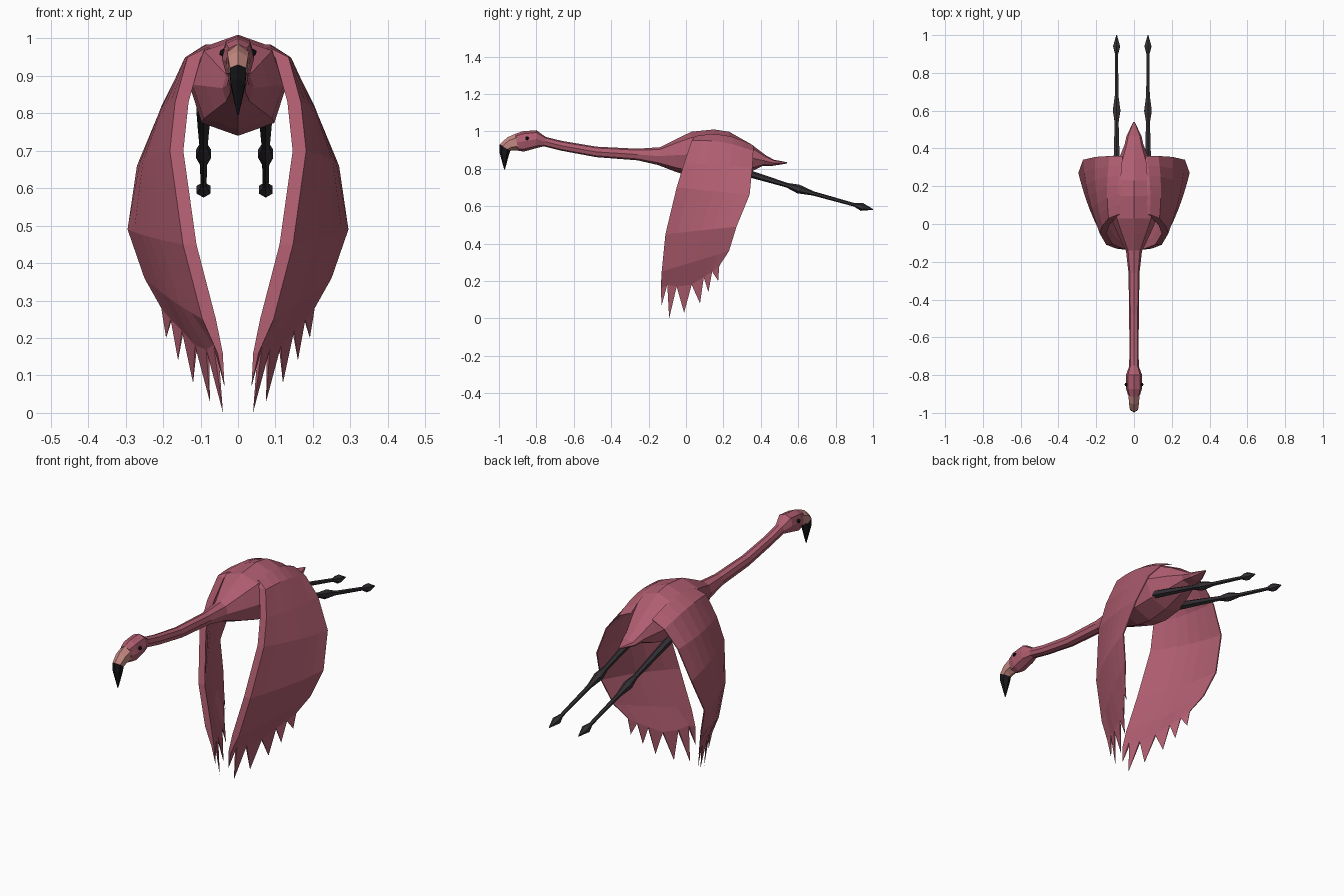
import bpy, bmesh, math
from mathutils import Vector


def material(name, rgb):
    m = bpy.data.materials.new(name)
    m.diffuse_color = (*rgb, 1)
    return m


PINK = material("pink_feather", (0.43, 0.11, 0.16))
PALE = material("pale_beak", (0.56, 0.25, 0.22))
BLACK = material("black", (0.008, 0.008, 0.01))
DARK = material("dark_leg", (0.035, 0.03, 0.035))


def finish(name, bm, mat):
    bmesh.ops.recalc_face_normals(bm, faces=bm.faces)
    me = bpy.data.meshes.new(name)
    bm.to_mesh(me)
    bm.free()
    me.materials.append(mat)
    ob = bpy.data.objects.new(name, me)
    bpy.context.collection.objects.link(ob)
    return ob


def loft(name, rings, mat, n=8, x=0.0, power=1.0):
    """Rings are (top y, top z, bottom y, bottom z, half width)."""
    bm = bmesh.new()
    loops = []
    for ty, tz, by, bz, w in rings:
        top, bot = Vector((x, ty, tz)), Vector((x, by, bz))
        mid, up = (top + bot) / 2, (top - bot) / 2
        loop = []
        for k in range(n):
            a = 2 * math.pi * k / n
            c = math.copysign(abs(math.cos(a)) ** power, math.cos(a))
            s = math.copysign(abs(math.sin(a)) ** power, math.sin(a))
            loop.append(bm.verts.new(mid + up * c + Vector((w * s, 0, 0))))
        loops.append(loop)
    for a, b in zip(loops, loops[1:]):
        for k in range(n):
            j = (k + 1) % n
            bm.faces.new((a[k], a[j], b[j], b[k]))
    bm.faces.new(loops[0])
    bm.faces.new(loops[-1])
    return finish(name, bm, mat)


# head, neck, body and tail in one skin
loft("head_neck_body", [
    (-0.915, 0.985, -0.895, 0.895, 0.032),
    (-0.875, 1.00, -0.865, 0.892, 0.043),
    (-0.80, 1.006, -0.80, 0.910, 0.043),
    (-0.75, 0.970, -0.76, 0.920, 0.026),
    (-0.66, 0.948, -0.67, 0.897, 0.024),
    (-0.48, 0.918, -0.48, 0.862, 0.026),
    (-0.26, 0.907, -0.26, 0.845, 0.029),
    (-0.14, 0.915, -0.15, 0.820, 0.042),
    (-0.05, 0.960, -0.06, 0.785, 0.085),
    (0.03, 0.998, 0.03, 0.755, 0.122),
    (0.15, 1.010, 0.12, 0.740, 0.130),
    (0.23, 0.998, 0.24, 0.750, 0.122),
    (0.35, 0.930, 0.35, 0.785, 0.078),
    (0.43, 0.870, 0.41, 0.815, 0.050),
    (0.47, 0.848, 0.46, 0.815, 0.040),
    (0.54, 0.835, 0.54, 0.828, 0.004),
], PINK, power=0.85)

# bent beak: pale base, black tip
beak_mid = (-0.996, 0.930, -0.940, 0.895, 0.025)
loft("beak_base", [
    (-0.905, 0.990, -0.885, 0.898, 0.034),
    (-0.955, 0.968, -0.925, 0.898, 0.031),
    beak_mid,
], PALE, n=6)
loft("beak_tip", [
    beak_mid,
    (-0.998, 0.890, -0.948, 0.870, 0.023),
    (-0.972, 0.795, -0.968, 0.795, 0.002),
], BLACK, n=6)

# eyes
for side in (1, -1):
    bm = bmesh.new()
    bmesh.ops.create_icosphere(bm, subdivisions=1, radius=0.011)
    bmesh.ops.translate(bm, verts=bm.verts, vec=(side * 0.040, -0.85, 0.962))
    finish("eye", bm, BLACK)

# trailing legs with knee and folded foot: (y, z, radius)
leg = [(0.20, 0.815, 0.022), (0.35, 0.770, 0.018), (0.54, 0.712, 0.012),
       (0.60, 0.692, 0.023), (0.68, 0.668, 0.011), (0.90, 0.607, 0.009),
       (0.94, 0.596, 0.021), (1.00, 0.582, 0.002)]
for name, x in (("leg_left", -0.092), ("leg_right", 0.074)):
    loft(name, [(y + r * 0.27, z + r, y - r * 0.27, z - r, r) for y, z, r in leg],
         DARK, n=6, x=x)

# wing rows: leading point, trailing point, outward bulge, upward bulge
rows = [
    ((0.085, 0.05, 0.975), (0.065, 0.36, 0.925), 0.01, 0.03),
    ((0.135, 0.03, 0.950), (0.130, 0.36, 0.895), 0.01, 0.02),
    ((0.168, -0.01, 0.830), (0.205, 0.355, 0.81), 0.015, 0),
    ((0.182, -0.05, 0.700), (0.270, 0.34, 0.660), 0.015, 0),
    ((0.147, -0.11, 0.450), (0.295, 0.27, 0.490), 0.015, 0),
    ((0.095, -0.13, 0.250), (0.250, 0.23, 0.360), 0.010, 0),
]
notches = [(0.055, -0.135, 0.16), (0.065, -0.10, 0.18), (0.085, -0.05, 0.17),
           (0.115, 0.03, 0.18), (0.15, 0.095, 0.22), (0.18, 0.14, 0.25),
           (0.205, 0.178, 0.28)]
tips = [(0.036, -0.13, 0.07), (0.04, -0.09, 0.0), (0.075, -0.01, 0.03),
        (0.12, 0.075, 0.08), (0.16, 0.12, 0.14), (0.192, 0.172, 0.20)]
thick = [0.036, 0.028, 0.020, 0.015, 0.012, 0.009, 0.006]
N = len(tips)


def wing(name, side):
    bm = bmesh.new()
    grid = []
    for lead, trail, bx, bz in rows:
        a, b = Vector(lead), Vector(trail)
        grid.append([a.lerp(b, i / N) + Vector((bx, 0, bz)) * math.sin(math.pi * i / N)
                     for i in range(N + 1)])
    grid.append([Vector(p) for p in notches])

    def vert(p, dx=0.0):
        return bm.verts.new((side * (p[0] - dx), p[1], p[2]))

    last = len(grid) - 1
    outer = [[vert(p) for p in row] for row in grid]
    inner = [[vert(p, thick[i] * (0.4 if r == last else 1)) for i, p in enumerate(row)]
             for r, row in enumerate(grid)]
    for r in range(last):
        for g in (outer, inner):
            for i in range(N):
                bm.faces.new((g[r][i], g[r][i + 1], g[r + 1][i + 1], g[r + 1][i]))
        for i in (0, N):
            bm.faces.new((outer[r][i], outer[r + 1][i], inner[r + 1][i], inner[r][i]))
    o, q = outer[last], inner[last]
    for i in range(N):
        bm.faces.new((outer[0][i], outer[0][i + 1], inner[0][i + 1], inner[0][i]))
        # pointed feather between two notches
        t = vert(tips[i])
        for a, b in ((o[i], o[i + 1]), (q[i], q[i + 1]), (o[i], q[i]), (o[i + 1], q[i + 1])):
            bm.faces.new((a, b, t))
    finish(name, bm, PINK)


wing("wing_right", 1)
wing("wing_left", -1)
